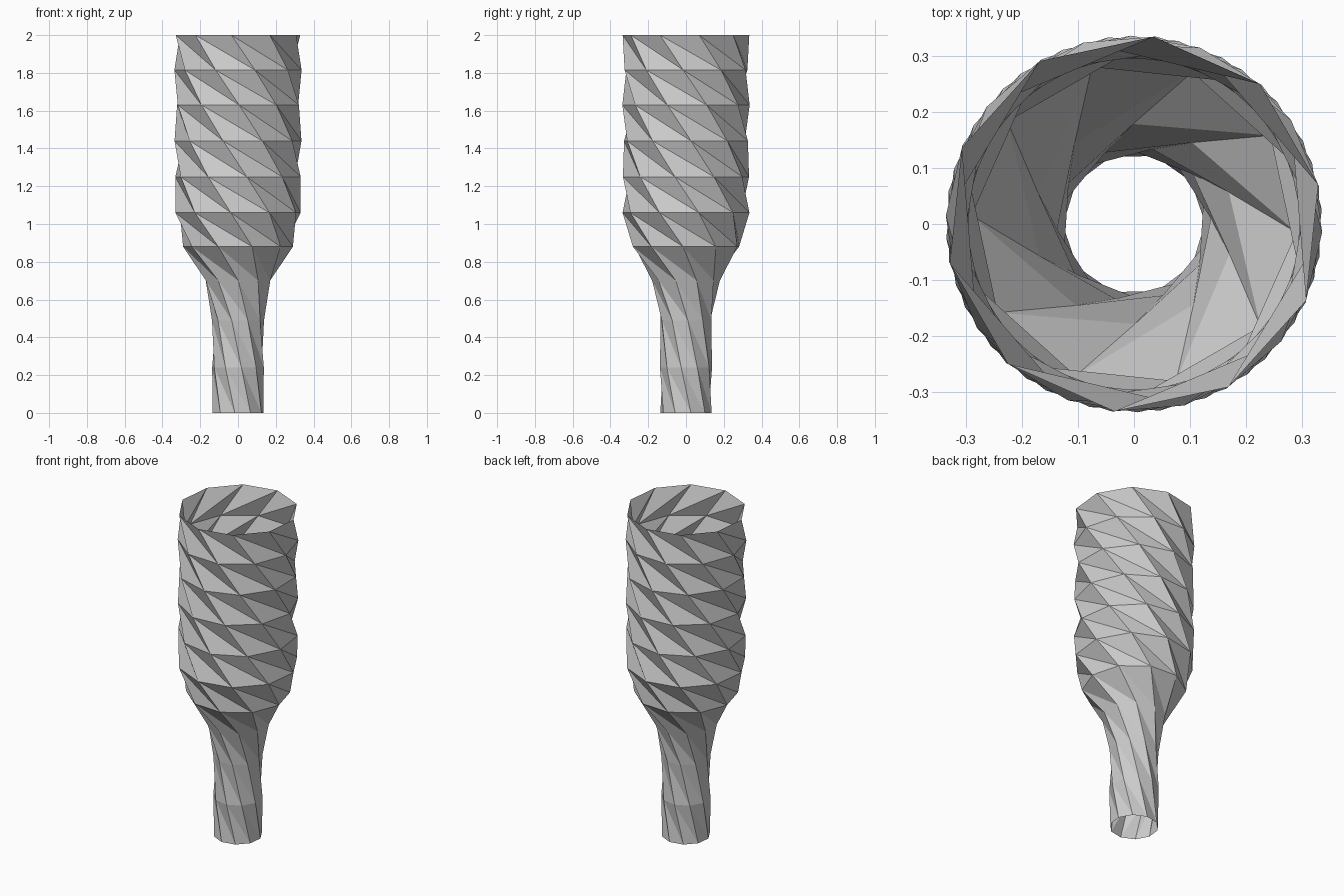
import bpy, bmesh, math

if "Cube" in bpy.data.objects:
    bpy.data.objects.remove(bpy.data.objects["Cube"])

SIDES = 10
STEP = 2 * math.pi / SIDES
TWIST = math.radians(21.5)   # turn from each ring to the next one down
START = math.radians(12)

# (radius, height) of each ring, rim first
profile = [(0.337, 2.0), (0.337, 1.815), (0.337, 1.63), (0.337, 1.44),
           (0.337, 1.25), (0.338, 1.06), (0.291, 0.88), (0.179, 0.70),
           (0.138, 0.49), (0.139, 0.24), (0.137, 0.0)]

bm = bmesh.new()

# Twisted rings
rings = []
for k, (r, z) in enumerate(profile):
    angles = [START + k * TWIST + i * STEP for i in range(SIDES)]
    rings.append([bm.verts.new((r * math.cos(a), r * math.sin(a), z)) for a in angles])

# Folded walls: a raised spiral edge and a sunken diagonal in every panel
for upper, lower in zip(rings, rings[1:]):
    for i in range(SIDES):
        j = (i + 1) % SIDES
        bm.faces.new((upper[i], lower[i], lower[j]))
        bm.faces.new((upper[i], lower[j], upper[j]))

mesh = bpy.data.meshes.new("folded_vase")
bm.to_mesh(mesh)
bm.free()
vase = bpy.data.objects.new("folded_vase", mesh)
bpy.context.collection.objects.link(vase)
